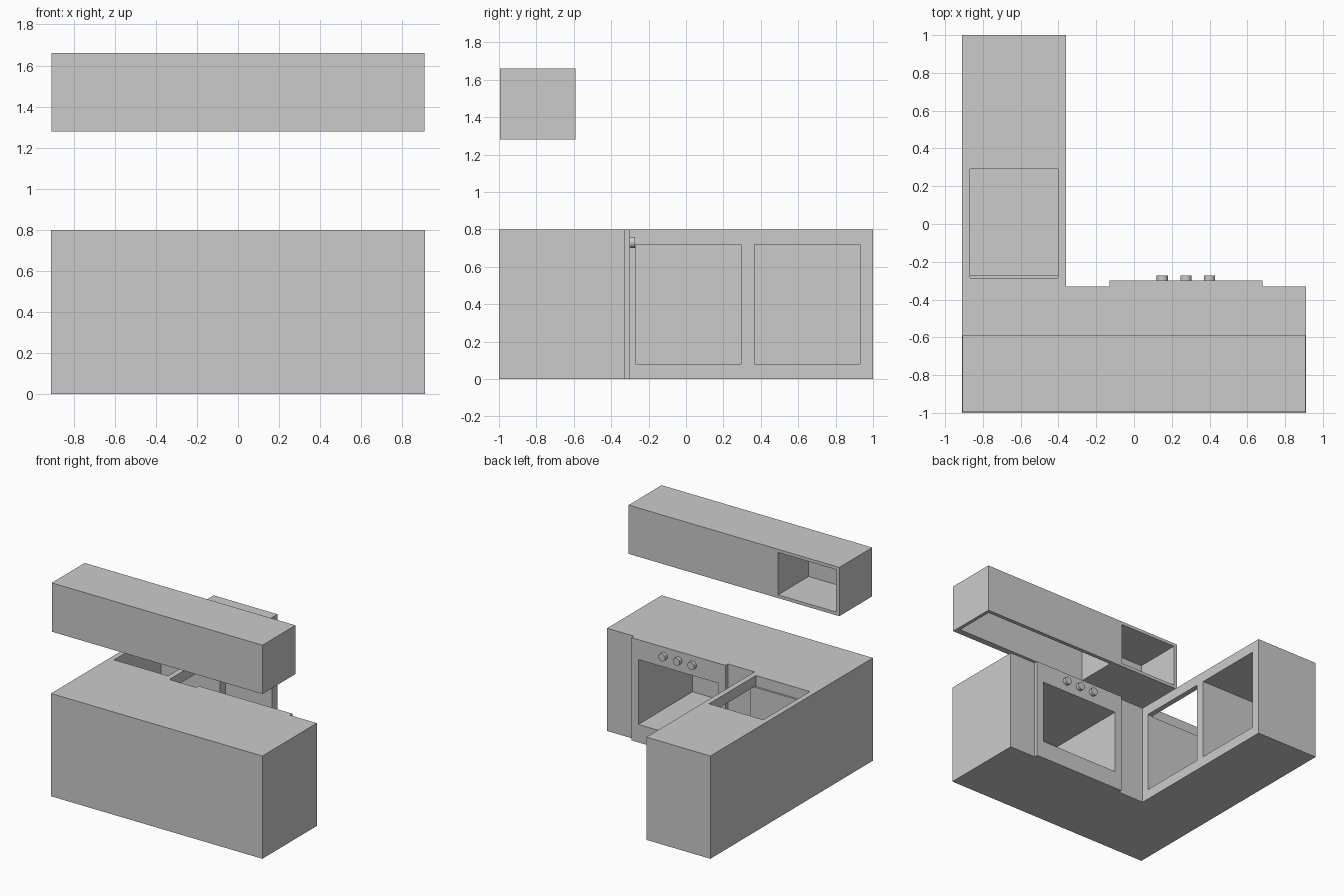
import bpy, bmesh, math

if "Cube" in bpy.data.objects:
    bpy.data.objects.remove(bpy.data.objects["Cube"])


def finish(name, bm):
    bmesh.ops.recalc_face_normals(bm, faces=bm.faces)
    me = bpy.data.meshes.new(name)
    bm.to_mesh(me)
    bm.free()
    ob = bpy.data.objects.new(name, me)
    bpy.context.collection.objects.link(ob)
    return ob


def prism(name, outline, z0, z1):
    """Extrude an xy outline from z0 up to z1."""
    bm = bmesh.new()
    face = bm.faces.new([bm.verts.new((x, y, z0)) for x, y in outline])
    ext = bmesh.ops.extrude_face_region(bm, geom=[face])
    verts = [v for v in ext["geom"] if isinstance(v, bmesh.types.BMVert)]
    bmesh.ops.translate(bm, verts=verts, vec=(0, 0, z1 - z0))
    return finish(name, bm)


def box(name, x, y, z):
    return prism(name, [(x[0], y[0]), (x[1], y[0]), (x[1], y[1]), (x[0], y[1])], *z)


def cut(ob, x, y, z):
    """Remove a box-shaped volume from the object."""
    cutter = box("cutter", x, y, z)
    cutter.hide_render = True
    mod = ob.modifiers.new("cut", "BOOLEAN")
    mod.operation, mod.solver, mod.object = "DIFFERENCE", "EXACT", cutter
    bpy.context.view_layer.objects.active = ob
    bpy.ops.object.modifier_apply(modifier=mod.name)
    bpy.data.objects.remove(cutter)


# L-shaped base cabinet with worktop
counter = prism("counter", [(-0.91, -1), (0.91, -1), (0.91, -0.33),
                            (-0.36, -0.33), (-0.36, 1), (-0.91, 1)], 0, 0.8)
# two open cupboards in the side leg
for y in ((-0.27, 0.295), (0.365, 0.93)):
    cut(counter, (-0.87, -0.30), y, (0.08, 0.72))
# sink opening through the worktop into the first cupboard
cut(counter, (-0.868, -0.402), (-0.285, 0.29), (0.715, 0.9))

# oven front panel, with the oven cavity running into the counter
oven_front = box("oven_front", (-0.13, 0.68), (-0.33, -0.30), (0, 0.8))
for part in (counter, oven_front):
    cut(part, (-0.07, 0.62), (-0.965, -0.2), (0.14, 0.645))

# oven knobs
for i in range(3):
    bpy.ops.mesh.primitive_cylinder_add(
        vertices=24, radius=0.03, depth=0.03,
        location=(0.15 + 0.125 * i, -0.288, 0.73), rotation=(math.pi / 2, 0, 0))
    bpy.context.object.name = f"oven_knob_{i + 1}"
    bpy.ops.object.shade_smooth_by_angle()

# wall cabinet: open shelf at the left end, hood recess underneath
wall_cabinet = box("wall_cabinet", (-0.907, 0.907), (-0.995, -0.59), (1.28, 1.66))
cut(wall_cabinet, (-0.88, -0.38), (-0.965, -0.5), (1.305, 1.635))
cut(wall_cabinet, (-0.29, 0.88), (-0.945, -0.62), (1.2, 1.635))
